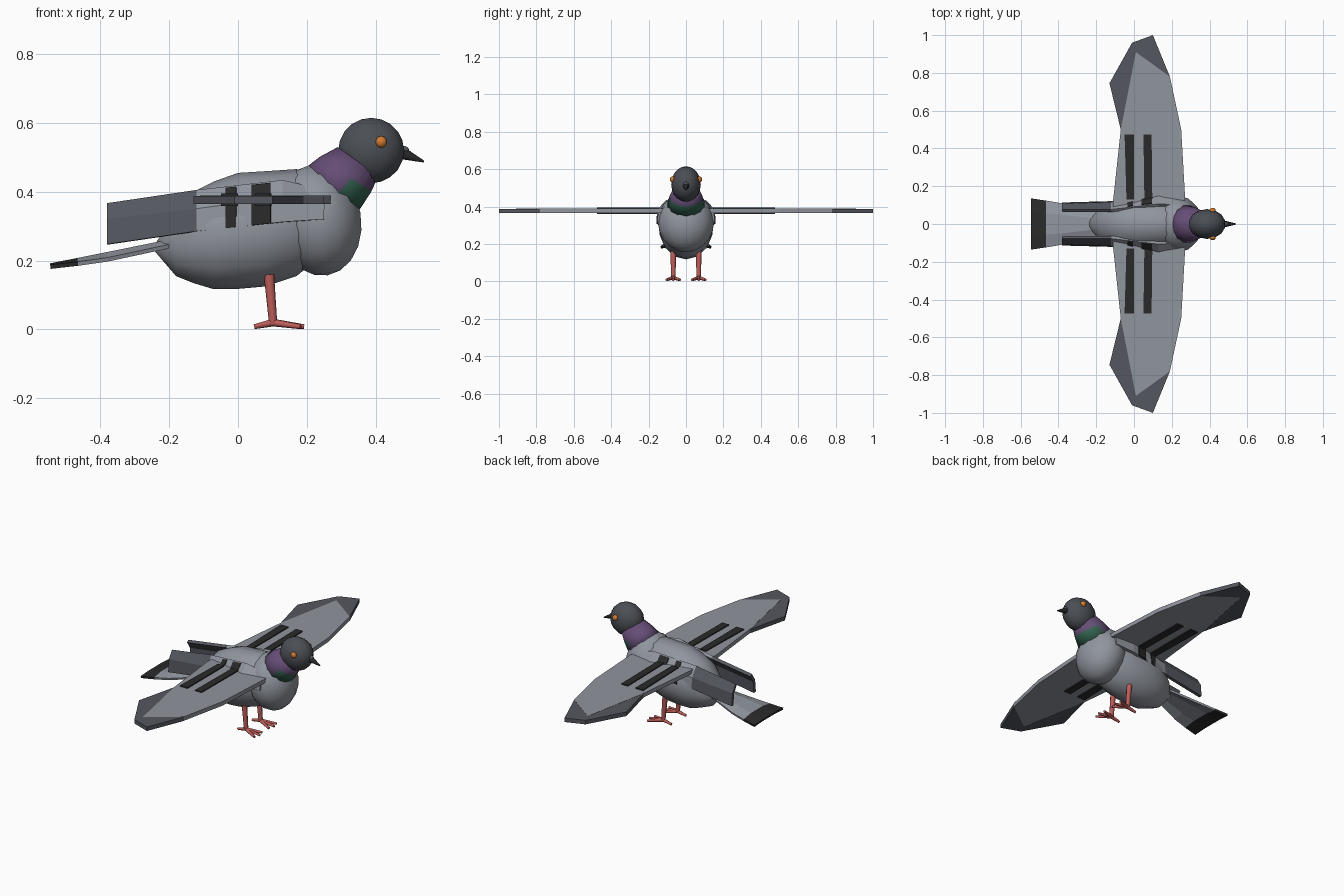
import bpy, bmesh, math
from mathutils import Vector, Matrix

cube = bpy.data.objects.get("Cube")
if cube:
    bpy.data.objects.remove(cube)


def material(name, *rgb):
    m = bpy.data.materials.new(name)
    m.use_nodes = True
    m.diffuse_color = (*rgb, 1)
    m.node_tree.nodes["Principled BSDF"].inputs["Base Color"].default_value = (*rgb, 1)
    return m


GREY = material("light grey", .28, .30, .34)
SLATE = material("slate", .09, .095, .115)
HEAD = material("head slate", .07, .077, .09)
BLACK = material("charcoal", .023, .023, .024)
PURPLE = material("neck purple", .13, .075, .18)
GREEN = material("neck green", .035, .13, .085)
ORANGE = material("eye orange", .65, .2, .03)
RED = material("leg red", .5, .11, .1)


def finish(name, bm, mats, smooth=False, thick=0):
    bmesh.ops.recalc_face_normals(bm, faces=bm.faces)
    mesh = bpy.data.meshes.new(name)
    for f in bm.faces:
        f.smooth = smooth
    bm.to_mesh(mesh)
    bm.free()
    for m in mats:
        mesh.materials.append(m)
    ob = bpy.data.objects.new(name, mesh)
    bpy.context.collection.objects.link(ob)
    if thick:
        mod = ob.modifiers.new("thickness", "SOLIDIFY")
        mod.thickness, mod.offset = thick, 0
    return ob


def ball(name, centre, radii, mat, tilt=0, u=14, v=10):
    bm = bmesh.new()
    bmesh.ops.create_uvsphere(bm, u_segments=u, v_segments=v, radius=1)
    place = (Matrix.Translation(centre) @ Matrix.Rotation(math.radians(tilt), 4, 'Y')
             @ Matrix.Diagonal((*radii, 1)))
    bmesh.ops.transform(bm, matrix=place, verts=bm.verts)
    return finish(name, bm, [mat], True)


def rod(name, a, b, r1, r2, mat, sides=8):
    a, b = Vector(a), Vector(b)
    bm = bmesh.new()
    bmesh.ops.create_cone(bm, cap_ends=True, segments=sides, radius1=r1, radius2=r2,
                          depth=(b - a).length)
    place = Matrix.Translation((a + b) / 2) @ (b - a).to_track_quat('Z', 'Y').to_matrix().to_4x4()
    bmesh.ops.transform(bm, matrix=place, verts=bm.verts)
    ob = finish(name, bm, [mat], True)
    for p in ob.data.polygons:
        p.use_smooth = len(p.vertices) == 4
    return ob


def loft(name, rings, mats, rule=None, closed=False, smooth=False, thick=0):
    """Skin a list of equal point rings; closed rings also get end caps."""
    bm = bmesh.new()
    rows = [[bm.verts.new(p) for p in ring] for ring in rings]
    n = len(rows[0])
    for i, (a, b) in enumerate(zip(rows, rows[1:])):
        for j in range(n if closed else n - 1):
            k = (j + 1) % n
            f = bm.faces.new((a[j], a[k], b[k], b[j]))
            if rule:
                f.material_index = rule(i, f.calc_center_median())
    if closed:
        bm.faces.new(rows[0])
        bm.faces.new(rows[-1])
    return finish(name, bm, mats, smooth, thick)


def slab(name, outline, z0, z1, side, mat):
    bm = bmesh.new()
    f = bm.faces.new([bm.verts.new((x, y * side, z0)) for x, y in outline])
    up = bmesh.ops.extrude_face_region(bm, geom=[f])["geom"]
    bmesh.ops.translate(bm, vec=(0, 0, z1 - z0),
                        verts=[v for v in up if isinstance(v, bmesh.types.BMVert)])
    return finish(name, bm, [mat])


def oval(low, high, width, count=14):
    """Ellipse spanning two (x, z) points in the middle plane."""
    low, high = Vector((low[0], 0, low[1])), Vector((high[0], 0, high[1]))
    mid, half = (low + high) / 2, (high - low) / 2
    turns = [math.tau * i / count for i in range(count)]
    return [mid + half * math.cos(t) + Vector((0, width * math.sin(t), 0)) for t in turns]


# Body: x, bottom, top, half width
stations = [(-.24, .225, .25, .02), (-.18, .155, .34, .085), (-.13, .135, .4, .115),
            (-.07, .117, .43, .136), (0, .118, .455, .145), (.08, .125, .46, .143),
            (.17, .155, .466, .13), (.26, .23, .44, .09)]
loft("body", [oval((x, lo), (x, hi), w) for x, lo, hi, w in stations], [GREY],
     closed=True, smooth=True)
ball("breast", (.233, .317, 0)[:1] + (0, .317), (.128, .15, .162), GREY, -10)

# Neck, with a green bib on the front half of its lower ring
neck = [oval((.345, .335), (.19, .465), .105), oval((.387, .40), (.238, .502), .088),
        oval((.408, .445), (.29, .53), .07)]
loft("neck", neck, [PURPLE, GREEN],
     lambda i, c: int(i == 0 and c.x > .292), closed=True, smooth=True)

# Head
ball("head", (.387, 0, .52), (.098, .079, .095), HEAD)
rod("beak", (.465, 0, .517), (.54, 0, .488), .021, .003, BLACK)
ball("cere", (.484, 0, .521), (.014, .014, .012), SLATE, 25, 8, 6)

# Tail: x, half width, centre z, edge z
tail = [(-.16, .05, .275, .25), (-.38, .108, .232, .203), (-.465, .123, .211, .191),
        (-.545, .135, .19, .182)]
loft("tail", [[(x, w * t, mid + (edge - mid) * abs(t)) for t in (-1, -.45, .45, 1)]
              for x, w, mid, edge in tail],
     [GREY, BLACK], lambda i, c: int(i == 2), thick=.012)

# Folded wing section: x, then (y, z) from top to bottom
folded = [(.25, (.095, .40), (.14, .37), (.145, .32)),
          (.13, (.10, .428), (.146, .38), (.148, .312)),
          (-.12, (.07, .40), (.108, .348), (.112, .285)),
          (-.38, (.07, .362), (.098, .318), (.105, .247))]


def folded_section(x, side, out=0):
    for a, b in zip(folded, folded[1:]):
        if b[0] <= x <= a[0]:
            t = (a[0] - x) / (a[0] - b[0])
            return [(x, side * (p[0] + (q[0] - p[0]) * t + out), p[1] + (q[1] - p[1]) * t)
                    for p, q in zip(a[1:], b[1:])]


wing = [(.27, .08), (.27, .15), (.25, .5), (.19, .78), (.01, .91), (-.07, .5), (-.11, .13),
        (-.11, .08)]
tip = [(.19, .78), (.1, 1), (-.01, .96), (-.13, .745), (-.07, .5), (.01, .91)]
bars = [[(-.04, .13), (0, .13), (0, .475), (-.05, .475)],
        [(.055, .13), (.097, .13), (.093, .475), (.05, .475)]]

for side, label in ((1, "back"), (-1, "front")):
    # Folded wing with its dark bars
    loft(label + "_folded_wing", [folded_section(s[0], side) for s in folded],
         [GREY, SLATE], lambda i, c: int(i == 2), thick=.018)
    for n, (x0, x1) in enumerate(((-.035, -.005), (.04, .095))):
        loft(f"{label}_folded_bar_{n}",
             [folded_section(x, side, .011) for x in (x0, x1)], [BLACK], thick=.008)

    # Spread wing, tip and bars showing on both faces
    slab(label + "_wing", wing, .365, .389, side, GREY)
    slab(label + "_wing_tip", tip, .364, .388, side, SLATE)
    for n, bar in enumerate(bars):
        slab(f"{label}_upper_bar_{n}", bar, .388, .395, side, BLACK)
        slab(f"{label}_lower_bar_{n}", bar, .359, .366, side, BLACK)

    # Eye
    ball(label + "_eye", (.416, side * .071, .545), (.017, .015, .017), ORANGE, 0, 10, 8)

    # Leg and toes
    y = side * .068
    rod(label + "_leg", (.09, y, .16), (.102, y, .018), .015, .012, RED)
    for n, (dx, dy) in enumerate(((.09, 0), (.08, .036), (.08, -.036), (-.055, 0))):
        rod(f"{label}_toe_{n}", (.102, y, .02), (.102 + dx, y + dy, .008),
            .011, .007, RED, 6)
